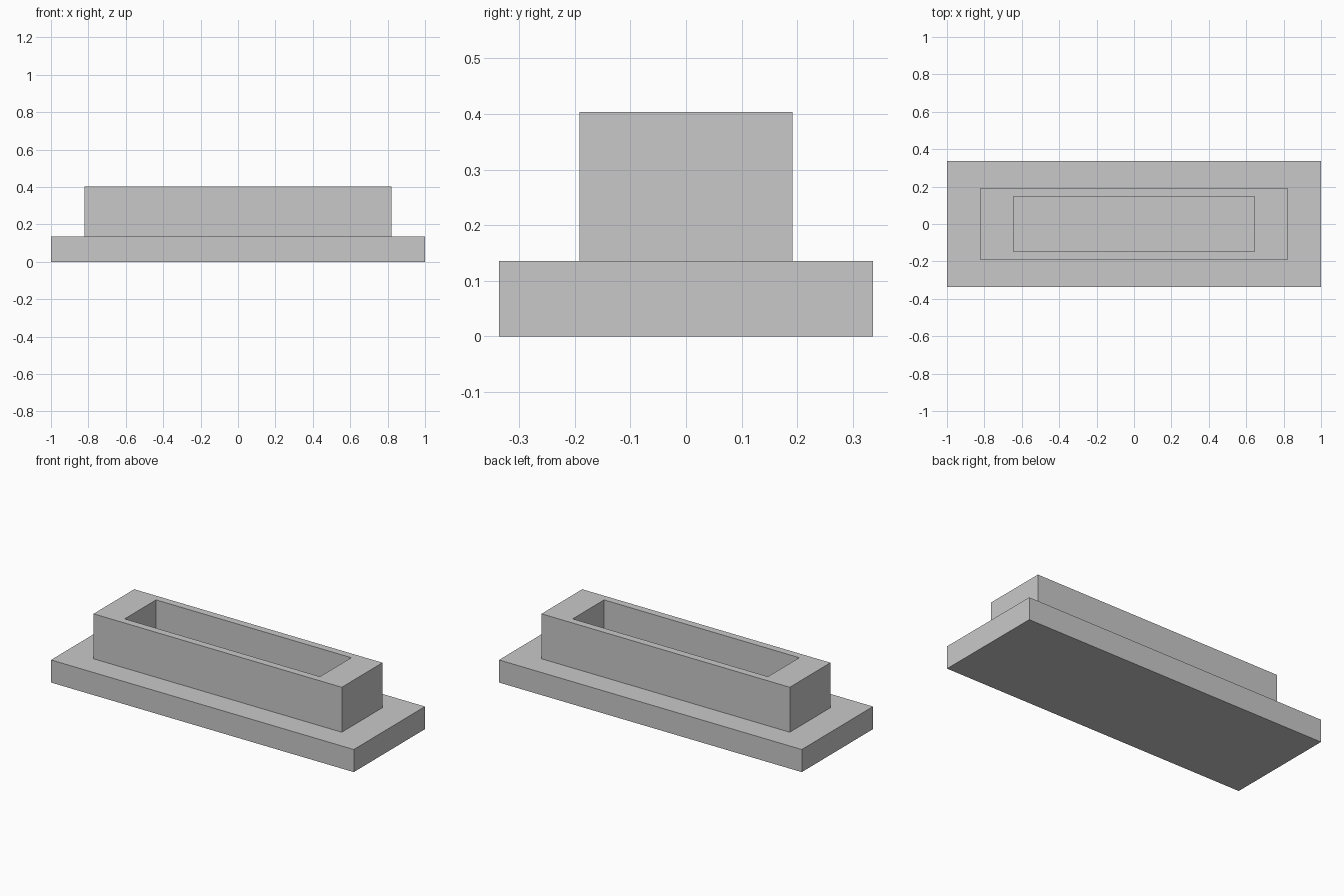
import bpy
import bmesh
from mathutils import Matrix

old = bpy.data.objects.get("Cube")
if old:
    bpy.data.objects.remove(old, do_unlink=True)

# One flat grey for the whole model
GREY = (0.584, 0.584, 0.584, 1.0)
mat = bpy.data.materials.new("plain grey")
mat.use_nodes = True
mat.diffuse_color = GREY
mat.node_tree.nodes["Principled BSDF"].inputs["Base Color"].default_value = GREY

BASE_TOP = 0.135
RIM_TOP = 0.4035


def box_mesh(half_x, half_y, low, high):
    """Box centred on the origin in plan, between two heights."""
    bm = bmesh.new()
    place = (Matrix.Translation((0, 0, (low + high) / 2))
             @ Matrix.Diagonal((2 * half_x, 2 * half_y, high - low, 1)))
    bmesh.ops.create_cube(bm, size=1, matrix=place)
    return bm


def inset_to(bm, face, half_x, half_y, z):
    """Inset a face, then set its size and height."""
    bmesh.ops.inset_individual(bm, faces=[face], thickness=0.01)
    for v in face.verts:
        v.co = (half_x if v.co.x > 0 else -half_x,
                half_y if v.co.y > 0 else -half_y, z)


def finish(name, bm):
    bm.normal_update()
    mesh = bpy.data.meshes.new(name)
    bm.to_mesh(mesh)
    bm.free()
    mesh.materials.append(mat)
    obj = bpy.data.objects.new(name, mesh)
    bpy.context.collection.objects.link(obj)


# Flat base slab
finish("base_plate", box_mesh(1.0, 0.336, 0, BASE_TOP))

# Collar with a pocket: inset the rim, then drop walls to the slab
bm = box_mesh(0.82, 0.192, BASE_TOP, RIM_TOP)
by_height = sorted(bm.faces, key=lambda f: f.calc_center_median().z)
bottom, top = by_height[0], by_height[-1]
inset_to(bm, top, 0.645, 0.148, RIM_TOP)
inset_to(bm, top, 0.645, 0.148, BASE_TOP)
# The slab closes the collar below and forms the pocket floor
bmesh.ops.delete(bm, geom=[bottom, top], context='FACES')
finish("hollow_collar", bm)
